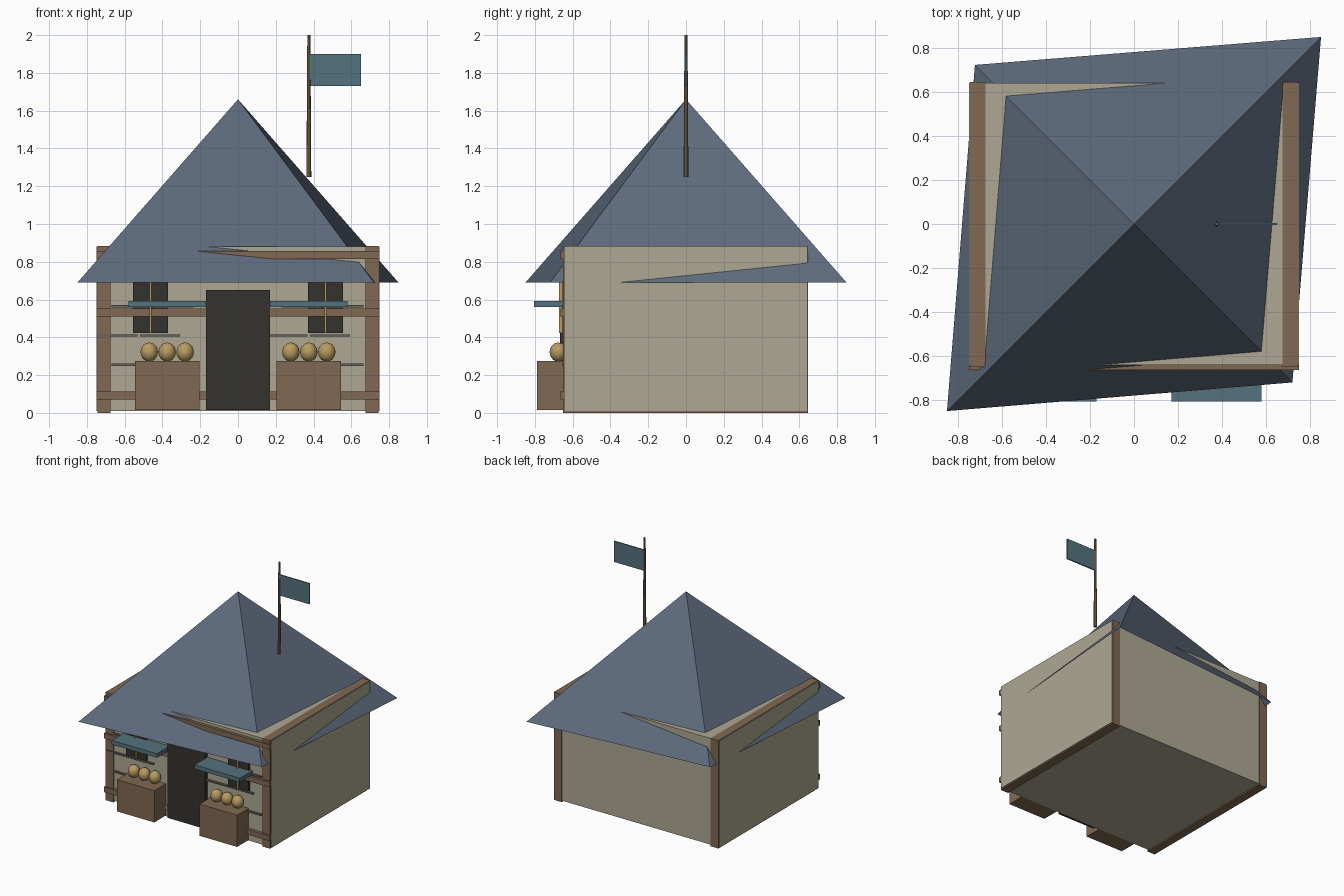
import bpy, bmesh

if "Cube" in bpy.data.objects:
    bpy.data.objects.remove(bpy.data.objects["Cube"])

def mat(name, r, g, b):
    m = bpy.data.materials.new(name)
    m.diffuse_color = (r, g, b, 1)
    m.use_nodes = True
    m.node_tree.nodes["Principled BSDF"].inputs["Base Color"].default_value = m.diffuse_color
    return m

PLASTER = mat("plaster", .42, .39, .29)
WOOD = mat("wood", .22, .14, .085)
SLATE = mat("slate", .11, .145, .20)
DARK = mat("dark", .035, .032, .027)
CLOTH = mat("cloth", .09, .17, .21)
GOLD = mat("gold", .48, .33, .12)
MORTAR = mat("mortar", .14, .13, .11)

def make(name, bm, m):
    me = bpy.data.meshes.new(name)
    bmesh.ops.recalc_face_normals(bm, faces=bm.faces)
    bm.to_mesh(me)
    bm.free()
    ob = bpy.data.objects.new(name, me)
    me.materials.append(m)
    bpy.context.collection.objects.link(ob)
    return ob

def box(name, x, y, z, m):
    """Box from (min, max) ranges on each axis."""
    bm = bmesh.new()
    bmesh.ops.create_cube(bm, size=1)
    for v in bm.verts:
        v.co = [r[0] + (c + .5) * (r[1] - r[0]) for r, c in zip((x, y, z), v.co)]
    return make(name, bm, m)

# House body and the timber frames set into its two sides
box("walls", (-.75, .75), (-.64, .64), (.01, .88), PLASTER)
for side, s in (("left", -1), ("right", 1)):
    box(side + "_timber_frame", sorted((s * .675, s * .745)), (-.65, .645), (0, .884), WOOD)

# Front rails
for name, z in (("lower", .07), ("middle", .51), ("upper", .816)):
    box(name + "_front_rail", (-.75, .75), (-.664, -.635), (z, z + .042), WOOD)

# Door
box("door", (-.17, .17), (-.668, -.63), (.015, .65), DARK)

# Window, awning, crate and produce on each side of the door
for side, s in (("left", -1), ("right", 1)):
    cx = s * .375
    wx = s * .463
    box(side + "_window", (wx - .093, wx + .093), (-.655, -.63), (.423, .71), DARK)
    box(side + "_window_bar", (wx - .006, wx + .006), (-.672, -.64), (.423, .71), GOLD)
    box(side + "_awning", (cx - .205, cx + .205), (-.806, -.64), (.56, .593), CLOTH)
    box(side + "_crate", (cx - .17, cx + .17), (-.79, -.64), (.015, .275), WOOD)
    for i in range(3):
        bpy.ops.mesh.primitive_uv_sphere_add(segments=16, ring_count=10, radius=.046,
                                             location=(cx + (i - 1) * .095, -.676, .322))
        ob = bpy.context.object
        ob.name = f"{side}_produce_{i + 1}"
        ob.scale.z = 1.1
        ob.data.materials.append(GOLD)
        bpy.ops.object.shade_smooth()

# Thin stone courses on the front wall, alternate rows shifted
for row, z in enumerate((.255, .41, .565)):
    shift = -.073 if row == 1 else 0
    for i, x in enumerate((-.565, -.34, .335, .56)):
        c = x + shift
        box(f"stone_course_{row}_{i}", (c - .105, c + .105), (-.656, -.635), (z - .006, z + .006), MORTAR)

# Open pyramid roof with uneven corners
bm = bmesh.new()
apex = bm.verts.new((0, 0, 1.66))
eave = [bm.verts.new((sx * r, sy * r, .69))
        for sx, sy, r in ((1, 1, .85), (-1, 1, .723), (-1, -1, .85), (1, -1, .72))]
for i in range(4):
    bm.faces.new((eave[i], eave[(i + 1) % 4], apex))
make("roof", bm, SLATE)

# Flagpole and flag
bpy.ops.mesh.primitive_cone_add(vertices=8, radius1=.013, radius2=.008, depth=.75,
                                location=(.375, 0, 1.625))
pole = bpy.context.object
pole.name = "flagpole"
pole.data.materials.append(WOOD)
box("flag", (.38, .65), (-.005, .005), (1.73, 1.9), CLOTH)
